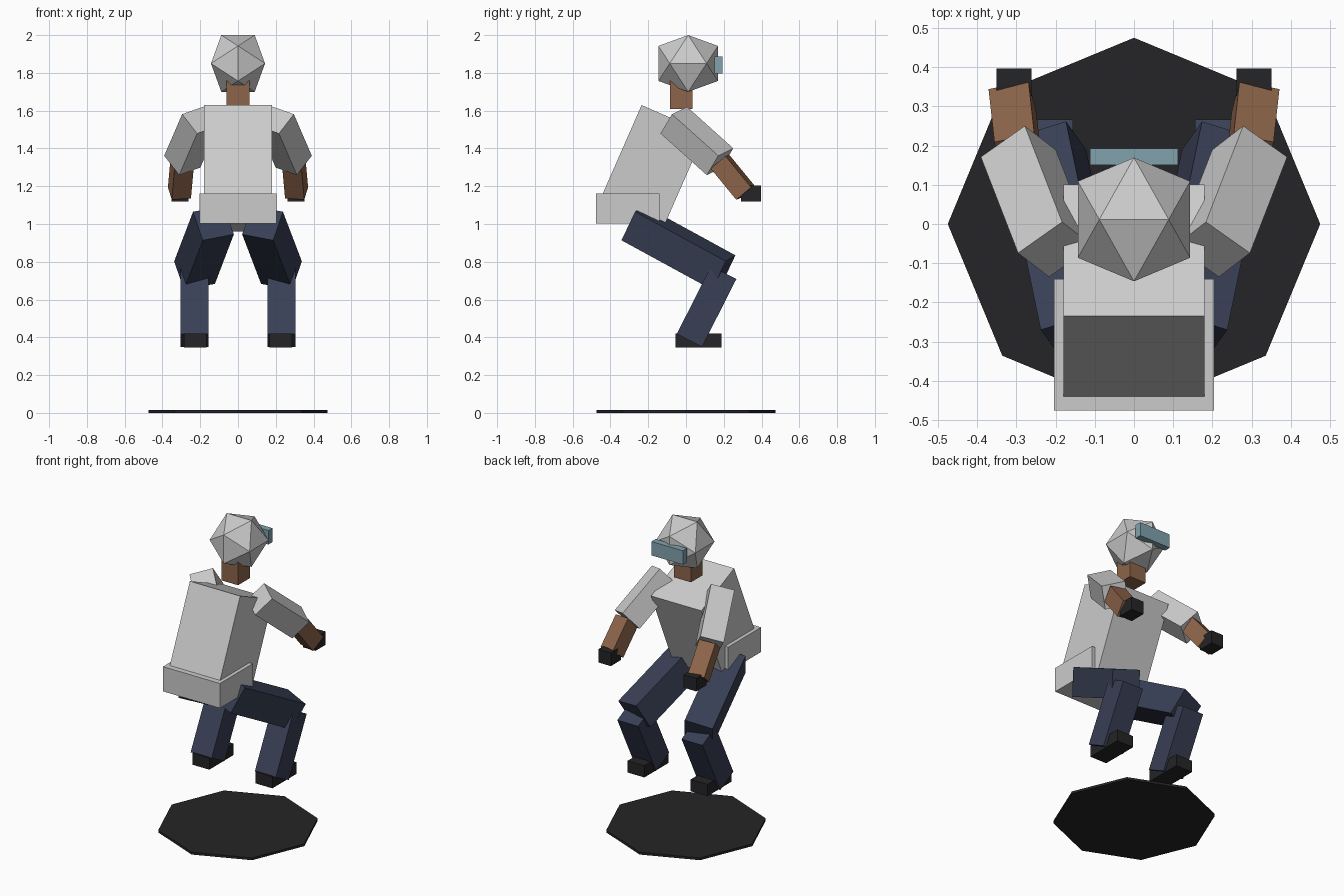
import bpy, bmesh, math
from mathutils import Vector, Matrix

if "Cube" in bpy.data.objects:
    bpy.data.objects.remove(bpy.data.objects["Cube"])


def material(name, rgb):
    m = bpy.data.materials.new(name)
    m.diffuse_color = (*rgb, 1)
    m.use_nodes = True
    m.node_tree.nodes["Principled BSDF"].inputs["Base Color"].default_value = m.diffuse_color
    return m


SKIN = material("skin", (0.27, 0.13, 0.07))
NAVY = material("navy_cloth", (0.04, 0.05, 0.09))
BLACK = material("black", (0.018, 0.018, 0.02))
LENS = material("lens", (0.22, 0.36, 0.42))


def finish(name, bm, mat=None):
    bmesh.ops.recalc_face_normals(bm, faces=bm.faces)
    me = bpy.data.meshes.new(name)
    bm.to_mesh(me)
    bm.free()
    if mat:
        me.materials.append(mat)
    ob = bpy.data.objects.new(name, me)
    bpy.context.collection.objects.link(ob)
    return ob


def box(name, centre, size, mat=None, rot=Matrix()):
    bm = bmesh.new()
    bmesh.ops.create_cube(bm, size=1, matrix=Matrix.Translation(centre) @ rot
                          @ Matrix.Diagonal((*size, 1)))
    return finish(name, bm, mat)


def limb(name, a, b, width, mat=None):
    """Square bar running from joint a to joint b."""
    a, b = Vector(a), Vector(b)
    d = b - a
    rot = Vector((0, 0, 1)).rotation_difference(d).to_matrix().to_4x4()
    return box(name, (a + b) / 2, (width, width, d.length), mat, rot)


# ground disc
bm = bmesh.new()
bmesh.ops.create_cone(bm, cap_ends=True, segments=8, radius1=0.475, radius2=0.475,
                      depth=0.015, matrix=Matrix.Translation((0, 0, 0.0075)))
finish("ground_disc", bm, BLACK)

# head: icosahedron with an edge on top, slightly stretched
bm = bmesh.new()
phi = (1 + math.sqrt(5)) / 2
for i in (-1, 1):
    for j in (-phi, phi):
        for p in ((i, 0, j), (0, j, i), (j, i, 0)):
            bm.verts.new((p[0] * 0.0885, p[1] * 0.0975 + 0.0115, p[2] * 0.0927 + 1.85))
bmesh.ops.convex_hull(bm, input=bm.verts)
finish("head", bm)

box("goggles", (0, 0.171, 1.843), (0.225, 0.042, 0.09), LENS)
box("neck", (0, -0.025, 1.685), (0.12, 0.12, 0.15), SKIN)

# leaning torso and hip block
box("torso", (0, -0.182, 1.295), (0.36, 0.366, 0.57),
    rot=Matrix.Rotation(math.radians(-23.7), 4, 'X'))
box("hip_block", (0, -0.308, 1.082), (0.408, 0.336, 0.16))

# arms and legs
for side, s in (("left", -1), ("right", 1)):
    shoulder, elbow, wrist = (s * 0.2, -0.065, 1.55), (s * 0.295, 0.18, 1.33), (s * 0.31, 0.315, 1.165)
    hip, knee, ankle = (s * 0.13, -0.28, 1.005), (s * 0.23, 0.2, 0.743), (s * 0.23, 0.018, 0.384)
    limb(side + "_upper_arm", shoulder, elbow, 0.143)
    limb(side + "_forearm", elbow, wrist, 0.104, SKIN)
    box(side + "_hand", (s * 0.306, 0.343, 1.162), (0.09, 0.106, 0.085), BLACK)
    limb(side + "_thigh", hip, knee, 0.175, NAVY)
    limb(side + "_shin", knee, ankle, 0.15, NAVY)
    box(side + "_foot", (s * 0.226, 0.066, 0.383), (0.12, 0.245, 0.076), BLACK)
